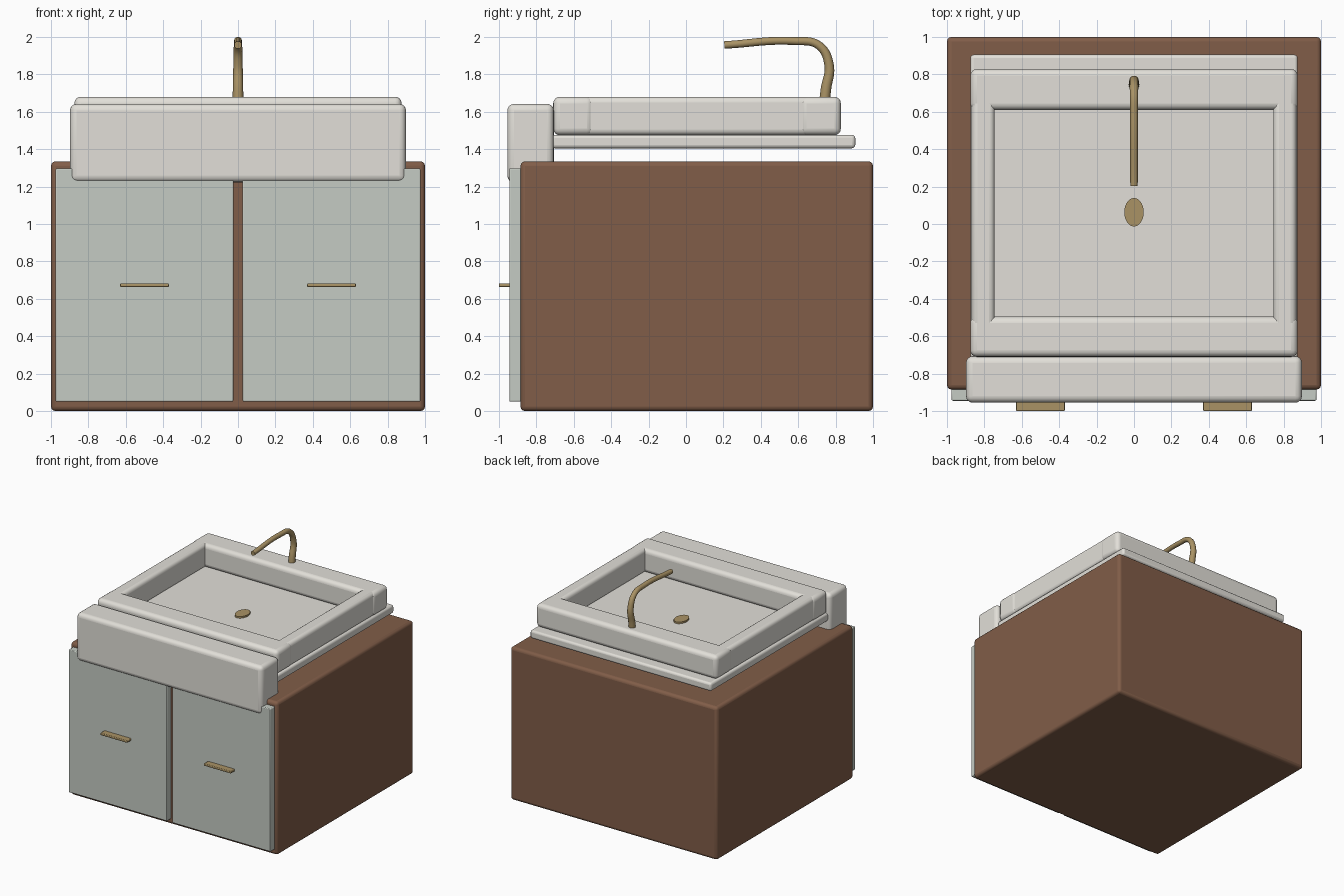
import bpy, math

if "Cube" in bpy.data.objects:
    bpy.data.objects.remove(bpy.data.objects["Cube"])


def material(name, rgb):
    m = bpy.data.materials.new(name)
    m.diffuse_color = (*rgb, 1)
    m.use_nodes = True
    m.node_tree.nodes["Principled BSDF"].inputs["Base Color"].default_value = m.diffuse_color
    return m


WOOD = material("brown_wood", (0.22, 0.11, 0.065))
DOOR = material("pale_grey", (0.56, 0.60, 0.55))
CERAMIC = material("ceramic", (0.76, 0.74, 0.69))
BRASS = material("brass", (0.40, 0.29, 0.13))


def smooth(ob):
    bpy.ops.object.select_all(action='DESELECT')
    ob.select_set(True)
    bpy.context.view_layer.objects.active = ob
    bpy.ops.object.shade_smooth_by_angle(angle=math.radians(35))


def box(name, x, y, z, mat, bevel=0.02, segments=3):
    """Bevelled box from (min, max) ranges."""
    bpy.ops.mesh.primitive_cube_add(size=1)
    ob = bpy.context.object
    ob.name = name
    for v in ob.data.vertices:
        v.co = [r[0] + (c + 0.5) * (r[1] - r[0]) for c, r in zip(v.co, (x, y, z))]
    mod = ob.modifiers.new("bevel", 'BEVEL')
    mod.width, mod.segments = bevel, segments
    ob.data.materials.append(mat)
    smooth(ob)
    return ob


# Cabinet body
box("cabinet", (-1, 1), (-0.885, 1), (0, 1.335), WOOD, 0.025)

# Doors and handles
for side, s in (("left", -1), ("right", 1)):
    xs = sorted((s * 0.025, s * 0.975))
    box(side + "_door", xs, (-0.945, -0.88), (0.05, 1.297), DOOR, 0.006, 2)
    xs = sorted((s * 0.37, s * 0.63))
    box(side + "_handle", xs, (-1, -0.94), (0.662, 0.682), BRASS, 0.005, 2)

# Basin floor slab, floating just above the cabinet
box("basin_floor", (-0.875, 0.875), (-0.72, 0.905), (1.405, 1.477), CERAMIC, 0.018)

# Basin rim, four rounded bars
Z = (1.475, 1.68)
box("back_rim", (-0.875, 0.875), (0.61, 0.828), Z, CERAMIC, 0.035, 4)
box("front_rim", (-0.875, 0.875), (-0.71, -0.495), Z, CERAMIC, 0.035, 4)
for side, s in (("left", -1), ("right", 1)):
    xs = sorted((s * 0.745, s * 0.868))
    box(side + "_rim", xs, (-0.63, 0.75), Z, CERAMIC, 0.03, 4)

# Apron front, hanging over the doors
box("apron_front", (-0.898, 0.898), (-0.955, -0.707), (1.223, 1.642), CERAMIC, 0.035, 4)

# Drain
bpy.ops.mesh.primitive_cylinder_add(vertices=32, radius=1, depth=1, location=(0, 0.063, 1.482))
drain = bpy.context.object
drain.name = "drain"
drain.scale = (0.052, 0.076, 0.02)
drain.data.materials.append(BRASS)
smooth(drain)

# Tap: tapering pipe swept along a curve
cu = bpy.data.curves.new("tap", 'CURVE')
cu.dimensions = '3D'
cu.bevel_depth, cu.bevel_resolution, cu.resolution_u = 0.025, 4, 10
cu.use_fill_caps = True
sp = cu.splines.new('BEZIER')
path = [(0.735, 1.60, 1.15), (0.748, 1.72, 1.12), (0.765, 1.85, 1.0),
        (0.71, 1.955, 0.9), (0.58, 1.978, 0.85), (0.205, 1.957, 0.8)]
sp.bezier_points.add(len(path) - 1)
for p, (y, z, r) in zip(sp.bezier_points, path):
    p.co, p.radius = (0, y, z), r
    p.handle_left_type = p.handle_right_type = 'AUTO'
tap = bpy.data.objects.new("tap", cu)
bpy.context.collection.objects.link(tap)
cu.materials.append(BRASS)
